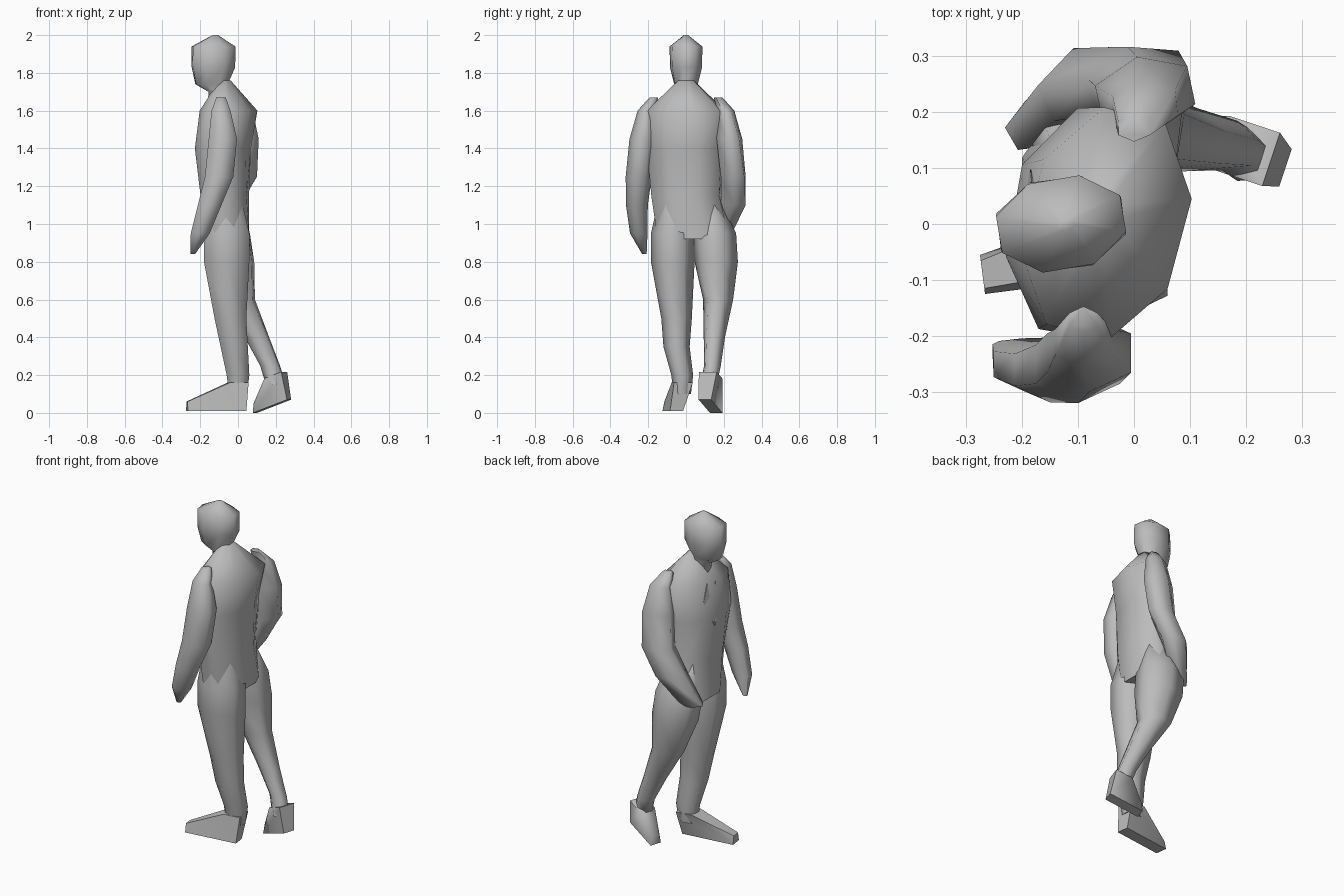
import bpy, bmesh
from math import cos, sin, pi, radians
from mathutils import Vector, Matrix

cube = bpy.data.objects.get("Cube")
if cube:
    bpy.data.objects.remove(cube)

grey = bpy.data.materials.new("plain_grey")
grey.use_nodes = True
tone = (.5, .5, .5, 1)
grey.diffuse_color = tone
grey.node_tree.nodes["Principled BSDF"].inputs["Base Color"].default_value = tone


def finish(name, bm, sharp_angle):
    """Turn a bmesh into a grey, smooth-shaded object."""
    bmesh.ops.recalc_face_normals(bm, faces=bm.faces)
    mesh = bpy.data.meshes.new(name)
    bm.to_mesh(mesh)
    bm.free()
    mesh.materials.append(grey)
    part = bpy.data.objects.new(name, mesh)
    bpy.context.collection.objects.link(part)
    bpy.ops.object.select_all(action="DESELECT")
    part.select_set(True)
    bpy.context.view_layer.objects.active = part
    bpy.ops.object.shade_smooth_by_angle(angle=radians(sharp_angle))


def loft(name, rings, depth, turn=0, sides=6):
    """Skin level rings of (x, y, z, half width); the turn grows along the part."""
    bm = bmesh.new()
    loops = []
    for index, (x, y, z, half_width) in enumerate(rings):
        twist = Matrix.Rotation(radians(turn) * index / (len(rings) - 1), 3, "Z")
        radius = half_width / cos(pi / sides)
        loop = []
        for step in range(sides):
            angle = 2 * pi * (step + .5) / sides
            offset = Vector((depth * radius * cos(angle), radius * sin(angle), 0))
            loop.append(bm.verts.new(Vector((x, y, z)) + twist @ offset))
        loops.append(loop)
    for lower, upper in zip(loops, loops[1:]):
        for step in range(sides):
            following = (step + 1) % sides
            bm.faces.new((lower[step], lower[following], upper[following], upper[step]))
    bm.faces.new(loops[0])
    bm.faces.new(loops[-1])
    finish(name, bm, 75)


def hull(name, points):
    """Wrap a convex skin around a few points."""
    bm = bmesh.new()
    for point in points:
        bm.verts.new(point)
    bmesh.ops.convex_hull(bm, input=bm.verts)
    finish(name, bm, 60)


def shoe(name, ankle, heel, toe, half_width):
    """Wedge from a heel and ankle to a narrower toe."""
    ankle, heel, toe = Vector(ankle), Vector(heel), Vector(toe)
    up = Vector((0, 0, 1))
    forward = (toe - heel).normalized()
    across = forward.cross(up).normalized() * half_width
    points = []
    for side in (across, -across):
        points += [ankle + side + forward * half_width, ankle + side - forward * half_width]
        points += [heel + side * .7, toe + side * .7, toe + side * .5 + up * half_width]
    hull(name, points)


# Head, turned slightly from the chest
loft("head", [
    (-.09, 0, 1.6, .05),
    (-.1, 0, 1.7, .04),
    (-.14, 0, 1.74, .06),
    (-.13, 0, 1.83, .08),
    (-.13, 0, 1.94, .08),
    (-.12, 0, 2, .01)], depth=1.4, turn=12, sides=8)

# Jacket, twisted from the hem up to the shoulders
loft("jacket", [
    (-.07, .04, .92, .19),
    (-.07, 0, 1.15, .18),
    (-.08, 0, 1.4, .2),
    (-.05, 0, 1.6, .2),
    (-.07, 0, 1.76, .04)], depth=.68, turn=-20, sides=8)

# Arms: one hanging, the other bent toward its pocket
loft("right_arm", [
    (-.09, -.17, 1.67, .02),
    (-.09, -.21, 1.6, .04),
    (-.08, -.23, 1.45, .06),
    (-.1, -.25, 1.25, .06),
    (-.15, -.26, 1.1, .05),
    (-.2, -.25, .95, .04),
    (-.24, -.22, .84, .01)], depth=1.25)
loft("left_arm", [
    (.0, .17, 1.67, .02),
    (.02, .21, 1.6, .04),
    (.02, .23, 1.45, .06),
    (.01, .25, 1.25, .06),
    (-.08, .25, 1.1, .06),
    (-.17, .18, .92, .04)], depth=1.4, turn=30)

# Trouser legs in mid stride, tucked under the jacket
loft("right_leg", [
    (-.07, -.06, 1.15, .07),
    (-.06, -.07, .95, .1),
    (-.06, -.07, .8, .1),
    (-.04, -.05, .5, .07),
    (-.02, -.05, .35, .06),
    (0, -.02, .2, .05),
    (0, -.02, .1, .04)], depth=1.2)
loft("left_leg", [
    (-.07, .1, 1.15, .06),
    (-.06, .15, .95, .1),
    (-.04, .16, .8, .1),
    (0, .17, .6, .07),
    (.1, .15, .4, .05),
    (.17, .14, .25, .04),
    (.2, .12, .15, .04)], depth=1.2, turn=-20)

# Shoes: the front one planted, the rear one with a raised heel
shoe("right_shoe", (0, -.02, .16), (.04, -.05, .01), (-.27, -.09, .01), .05)
shoe("left_shoe", (.2, .13, .2), (.27, .1, .07), (.09, .16, 0), .05)

# Lapels: thin plates that follow the chest down to the button
chest_turn = Matrix.Rotation(radians(-12), 3, "Z")
for name, side in (("left_lapel", 1), ("right_lapel", -1)):
    corners = []
    for y, z in ((.03, 1.6), (.07, 1.5), (0, 1.35)):
        for thickness in (0, .008):
            x = -.125 - (1.6 - z) * .12 + thickness
            corners.append(chest_turn @ Vector((x, y * side, z)) + Vector((-.065, 0, 0)))
    hull(name, corners)
